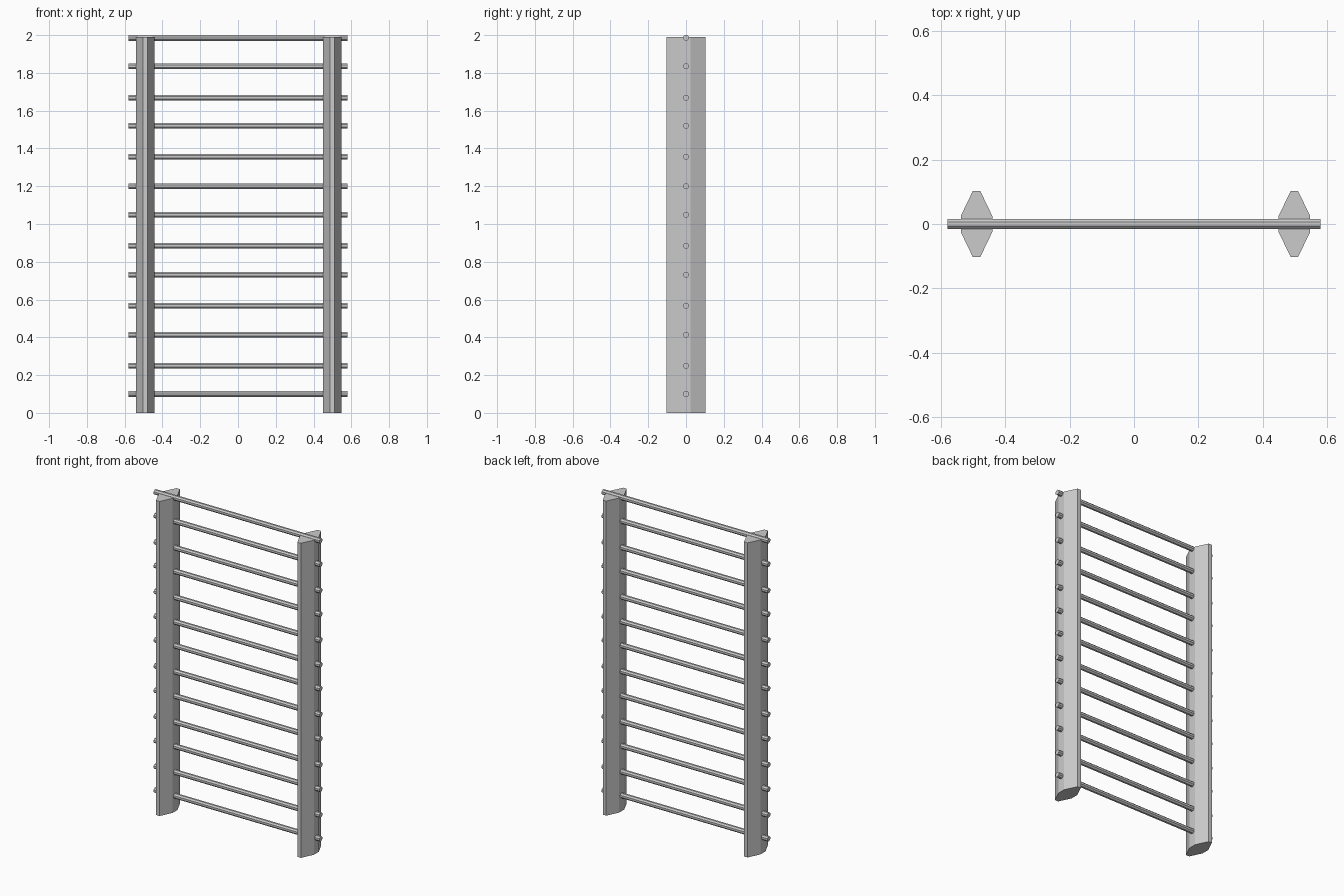
import bpy, bmesh, math

if "Cube" in bpy.data.objects:
    bpy.data.objects.remove(bpy.data.objects["Cube"])

POST_HEIGHT = 1.99
RUNG_HEIGHTS = [0.10, 0.25, 0.413, 0.567, 0.731, 0.885, 1.049,
                1.20, 1.356, 1.52, 1.669, 1.836, 1.985]


def prism(name, profile, vector):
    """Extrude a closed flat profile along a vector, with capped ends."""
    bm = bmesh.new()
    face = bm.faces.new([bm.verts.new(p) for p in profile])
    ext = bmesh.ops.extrude_face_region(bm, geom=[face], use_keep_orig=True)
    new = [g for g in ext["geom"] if isinstance(g, bmesh.types.BMVert)]
    bmesh.ops.translate(bm, verts=new, vec=vector)
    bmesh.ops.recalc_face_normals(bm, faces=bm.faces)
    mesh = bpy.data.meshes.new(name)
    bm.to_mesh(mesh)
    bm.free()
    obj = bpy.data.objects.new(name, mesh)
    bpy.context.collection.objects.link(obj)
    return obj


# Side posts: slender eight-sided section, narrow at front and back
half = [(0.049, -0.025), (0.049, 0.025), (0.012, 0.102), (-0.012, 0.102)]
section = half + [(-x, -y) for x, y in half]
for name, cx in (("left_post", -0.49), ("right_post", 0.499)):
    prism(name, [(cx + x, y, 0) for x, y in section], (0, 0, POST_HEIGHT))

# Rungs: octagonal bars passing through both posts
radius = 0.015 / math.cos(math.pi / 8)
angles = [math.pi / 8 + i * math.pi / 4 for i in range(8)]
for i, z in enumerate(RUNG_HEIGHTS):
    ring = [(-0.58, radius * math.cos(a), z + radius * math.sin(a)) for a in angles]
    prism(f"rung_{i + 1}", ring, (1.16, 0, 0))
